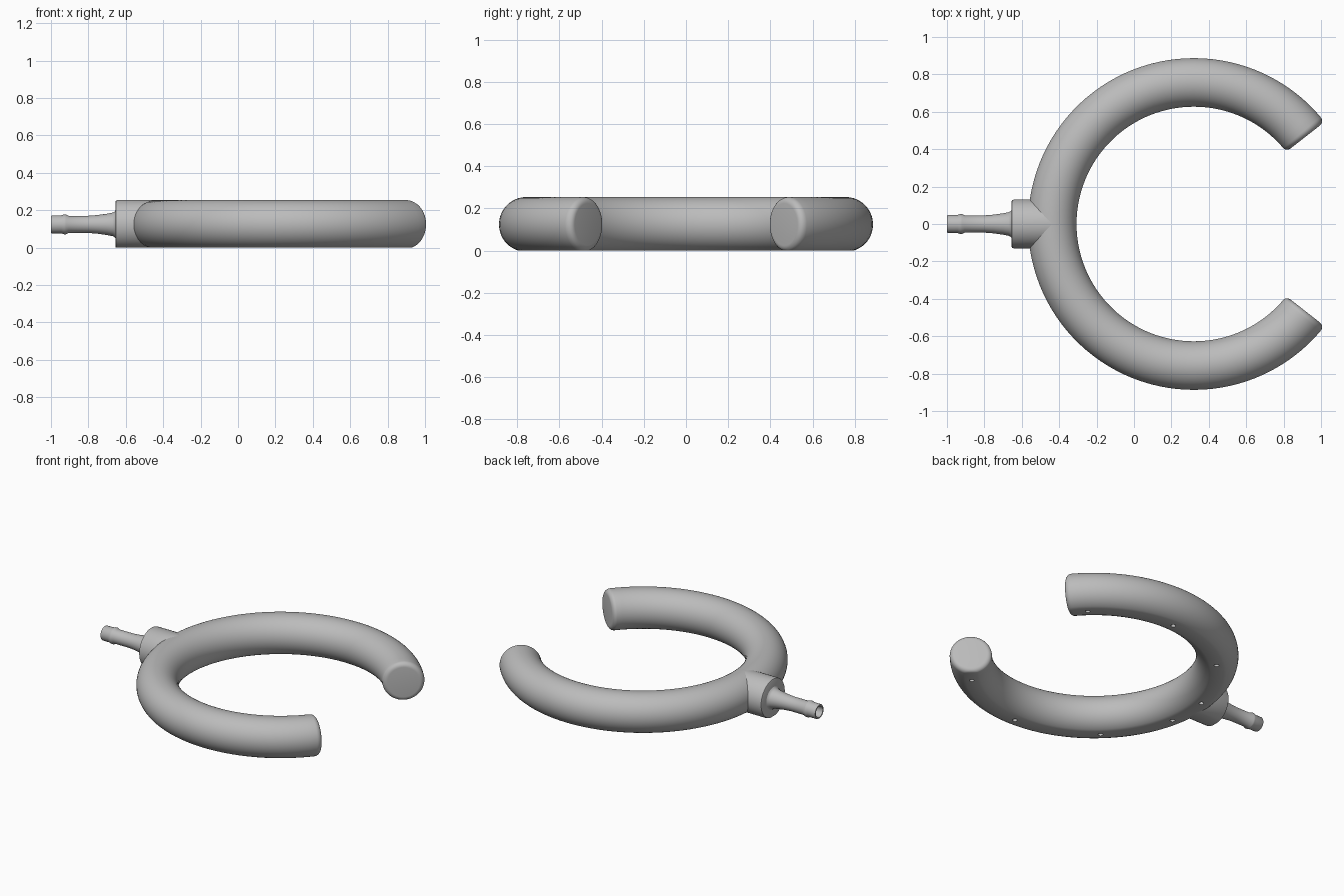
import bpy, bmesh, math
from mathutils import Vector

RING_X, RING_R, TUBE_R, MID_Z = 0.32, 0.757, 0.13, 0.124
END = math.radians(38)
FILLET = 0.03

cube = bpy.data.objects.get("Cube")
if cube:
    bpy.data.objects.remove(cube, do_unlink=True)

grey = bpy.data.materials.new("grey_plastic")
grey.use_nodes = True
colour = (0.5, 0.5, 0.5, 1)
grey.diffuse_color = colour
grey.node_tree.nodes["Principled BSDF"].inputs["Base Color"].default_value = colour


def section(centre, side, radius, steps=48):
    """Circle across a path, with its underside cut flat at the ground."""
    start = -math.pi / 2
    sweep = 2 * math.pi
    if radius > MID_Z:
        half = math.acos(MID_Z / radius)
        start += half
        sweep -= 2 * half
        count, gaps = steps, steps - 1
    else:
        count, gaps = steps, steps
    points = []
    for i in range(count):
        a = start + sweep * i / gaps
        points.append(centre + side * radius * math.cos(a) + Vector((0, 0, radius * math.sin(a))))
    return points


def loft(name, sections):
    """Skin matching sections and close both ends."""
    bm = bmesh.new()
    loops = [[bm.verts.new(p) for p in s] for s in sections]
    for a, b in zip(loops, loops[1:]):
        for i in range(len(a)):
            j = (i + 1) % len(a)
            bm.faces.new((a[i], a[j], b[j], b[i]))
    bm.faces.new(loops[0])
    bm.faces.new(loops[-1])
    bmesh.ops.recalc_face_normals(bm, faces=bm.faces)
    mesh = bpy.data.meshes.new(name)
    bm.to_mesh(mesh)
    bm.free()
    mesh.materials.append(grey)
    obj = bpy.data.objects.new(name, mesh)
    bpy.context.collection.objects.link(obj)
    return obj


def activate(obj):
    bpy.ops.object.select_all(action='DESELECT')
    obj.select_set(True)
    bpy.context.view_layer.objects.active = obj


def lathe_x(name, profile):
    side = Vector((0, 1, 0))
    return loft(name, [section(Vector((x, 0, MID_Z)), side, r) for x, r in profile])


# Open ring tube with rounded ends
def ring_section(angle, radius):
    side = Vector((math.cos(angle), math.sin(angle), 0))
    return section(Vector((RING_X, 0, MID_Z)) + side * RING_R, side, radius)


stations = []
for i in range(7):
    t = math.pi / 2 * i / 6
    stations.append((END + FILLET * (1 - math.sin(t)) / RING_R, TUBE_R - FILLET * (1 - math.cos(t))))
stations = stations[::-1]
# order the rounded end from its cap towards the full tube
cap = [(END + FILLET * (1 - math.sin(math.pi / 2 * i / 6)) / RING_R,
        TUBE_R - FILLET + FILLET * math.cos(math.pi / 2 * i / 6)) for i in range(6, -1, -1)]
first = cap[-1][0]
last = 2 * math.pi - first
body = [(first + (last - first) * i / 90, TUBE_R) for i in range(1, 90)]
far_cap = [(2 * math.pi - a, r) for a, r in reversed(cap)]
ring = loft("ring_tube", [ring_section(a, r) for a, r in cap + body + far_cap])

# Spray holes drilled up into the flat underside
for degrees in (47, 90, 133, 169.5):
    for sign in (1, -1):
        a = math.radians(degrees) * sign
        bpy.ops.mesh.primitive_cylinder_add(
            vertices=20, radius=0.015, depth=0.12,
            location=(RING_X + RING_R * math.cos(a), RING_R * math.sin(a), 0))
        cutter = bpy.context.object
        cutter.name = "hole_cutter"
        cutter.hide_render = True
        cutter.data.materials.append(grey)
        drill = ring.modifiers.new("hole", 'BOOLEAN')
        drill.operation = 'DIFFERENCE'
        drill.object = cutter
        activate(ring)
        bpy.ops.object.modifier_apply(modifier=drill.name)
        bpy.data.objects.remove(cutter, do_unlink=True)

# Collar joining the nozzle to the ring
collar = lathe_x("collar", [(-0.655, 0.121), (-0.652, 0.127), (-0.645, TUBE_R), (-0.437, TUBE_R)])

# Hollow hose nozzle with a small bead near the tip and a flared root
nozzle = lathe_x("hose_nozzle", [
    (-0.6, 0.034), (-0.995, 0.034), (-1.0, 0.037), (-1.0, 0.045), (-0.995, 0.048),
    (-0.945, 0.048), (-0.93, 0.053), (-0.92, 0.053), (-0.905, 0.046), (-0.8, 0.046),
    (-0.75, 0.05), (-0.7, 0.057), (-0.67, 0.063), (-0.66, 0.068), (-0.654, 0.076), (-0.6, 0.076)])

for part in (ring, collar, nozzle):
    activate(part)
    bpy.ops.object.shade_smooth_by_angle(angle=math.radians(32))
